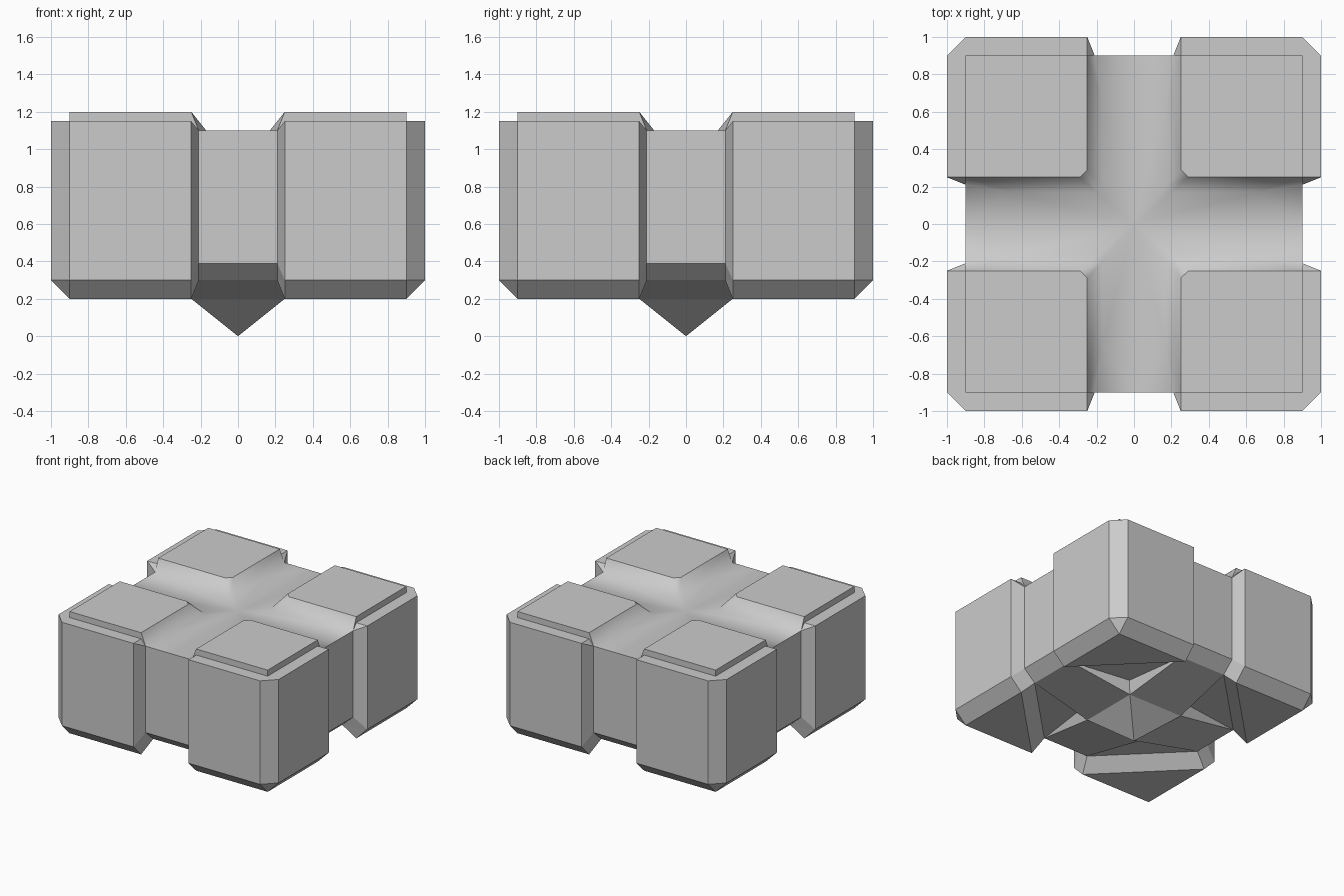
import bpy, bmesh
from mathutils import Matrix, Vector
from math import pi

if "Cube" in bpy.data.objects:
    bpy.data.objects.remove(bpy.data.objects["Cube"])

bm = bmesh.new()


def swap(p):
    return (p[1], p[0], p[2])


def add(points, turn, smooth=False):
    f = bm.faces.new([bm.verts.new(turn @ Vector(p)) for p in points])
    f.smooth = smooth


# Key points of half a quadrant (the other half swaps x and y)
A0, A1 = (.25, 1, 1.15), (.9, 1, 1.15)        # outer ledge
B0, B1 = (.25, 1, .3), (.9, 1, .3)            # foot of outer wall
C0, C1 = (.25, .9, .2), (.9, .9, .2)          # underside rim
L0, L1 = (.25, .9, 1.15), (.9, .9, 1.15)      # foot of raised pad
T0, T1 = (.25, .9, 1.2), (.9, .9, 1.2)        # top of raised pad
V0, W0, W1 = (.21, .8, .3), (.21, .9, .39), (.21, .9, 1.1)  # recessed wall
G, I, J = (.17, .65, 1.1), (.17, .2, 1.1), (.25, .29, 1.2)  # pad inner slope
P, Q = (.25, .25, .2), (.28, .28, .3)         # bottom point base, pocket
O, N, TIP = (0, 0, 1.1), (0, .25, .2), (0, 0, 0)
MV, M0, M1, MG = (0, .8, .3), (0, .9, .39), (0, .9, 1.1), (0, .65, 1.1)

half = [
    (A0, A1, B1, B0), (B0, B1, C1, C0),            # outer wall, lower chamfer
    (A0, B0, W0, W1), (B0, V0, W0), (B0, C0, V0),  # groove side
    (A0, A1, L1, L0), (L0, L1, T1, T0),            # ledge and step
    (A0, W1, L0), (L0, W1, T0),                    # slope end
    (W0, W1, M1, M0), (W0, V0, MV, M0),            # recessed wall and chamfer
    (V0, P, N, MV), (P, N, TIP),                   # underside strip, bottom point
    (P, V0, Q),                                    # pocket side
]
corner = [
    (A1, swap(A1), swap(B1), B1), (A1, swap(A1), L1), (B1, swap(B1), C1),
    (T0, T1, swap(T0), swap(J), J),
    (C0, C1, swap(C0)), (C0, swap(C0), swap(V0), V0), (V0, swap(V0), Q),
]
# Smoothly shaded channel floor and pad slopes
half_smooth = [(T0, W1, G), (T0, G, I, J), (M1, W1, G, MG), (O, MG, G), (O, G, I)]
corner_smooth = [(I, J, swap(J), swap(I)), (O, I, swap(I))]

# Four identical quadrants turned about z
for k in range(4):
    turn = Matrix.Rotation(k * pi / 2, 3, 'Z')
    for faces, smooth in ((half, False), (half_smooth, True)):
        for f in faces:
            add(f, turn, smooth)
            add([swap(p) for p in f], turn, smooth)
    for faces, smooth in ((corner, False), (corner_smooth, True)):
        for f in faces:
            add(f, turn, smooth)

bmesh.ops.remove_doubles(bm, verts=bm.verts, dist=.0005)
flat_edges = [e for e in bm.edges if not any(f.smooth for f in e.link_faces)]
bmesh.ops.dissolve_limit(bm, angle_limit=.01, verts=[], edges=flat_edges)
bmesh.ops.recalc_face_normals(bm, faces=bm.faces)

# Keep a crisp border around the smooth area
for e in bm.edges:
    e.smooth = all(f.smooth for f in e.link_faces)

mesh = bpy.data.meshes.new("grooved_block")
bm.to_mesh(mesh)
bm.free()
block = bpy.data.objects.new("grooved_block", mesh)
bpy.context.collection.objects.link(block)
